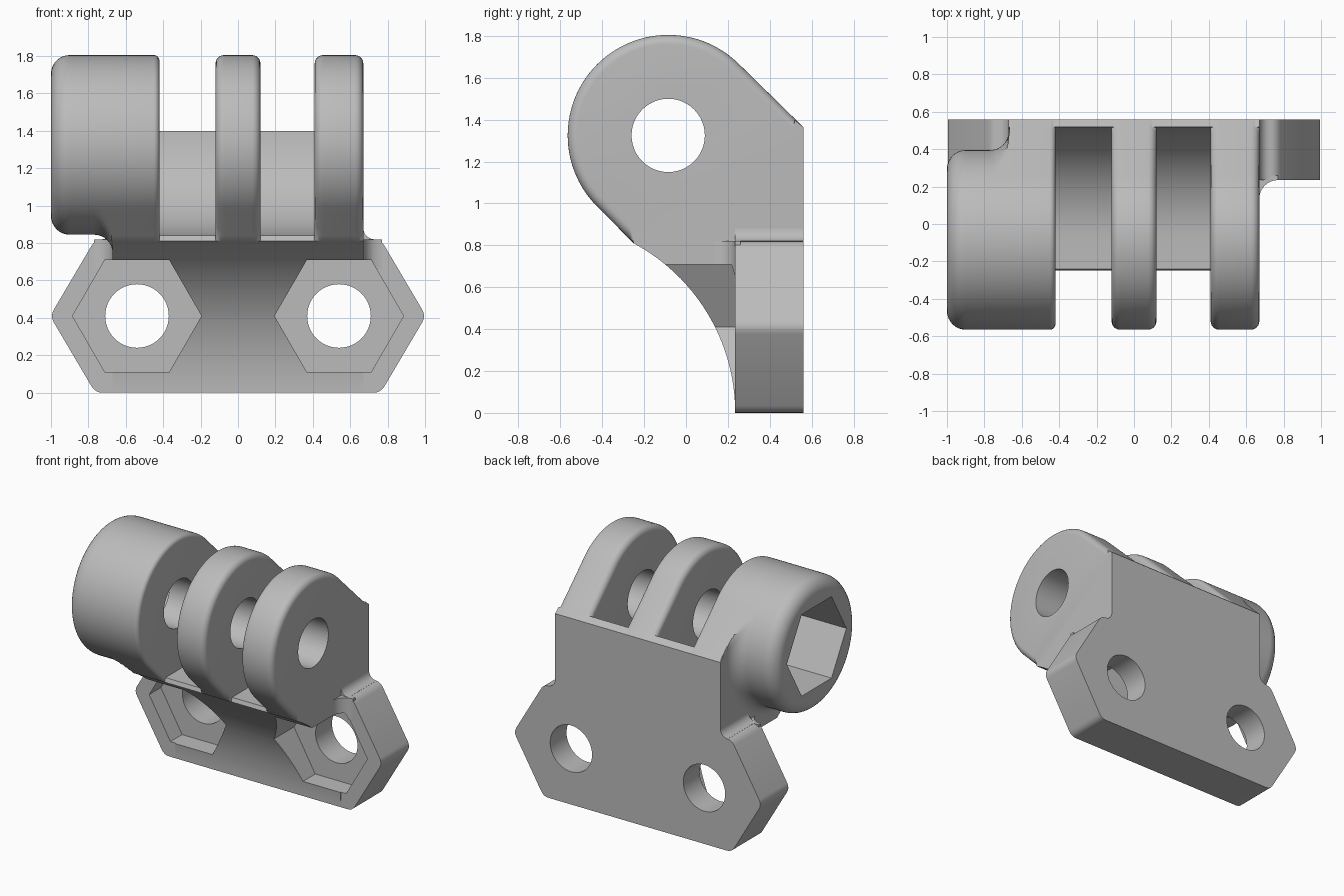
import bpy, bmesh, math
from math import sin, cos, pi, hypot

if "Cube" in bpy.data.objects:
    bpy.data.objects.remove(bpy.data.objects["Cube"], do_unlink=True)

GREY = (0.5, 0.5, 0.5, 1)
mat = bpy.data.materials.new("light_grey")
mat.use_nodes = True
mat.diffuse_color = GREY
mat.node_tree.nodes["Principled BSDF"].inputs["Base Color"].default_value = GREY

AY, AZ, R = -0.085, 1.325, 0.48      # pivot axis and lug radius
HALF = 0.67                          # half width of the body
BACK = 0.56


def loft(name, rings, axis):
    """Skin a list of (position along axis, outline) sections, with end caps."""
    place = {"x": lambda t, u, v: (t, u, v),
             "y": lambda t, u, v: (u, t, v),
             "z": lambda t, u, v: (u, v, t)}[axis]
    bm = bmesh.new()
    loops = [[bm.verts.new(place(t, u, v)) for u, v in pts] for t, pts in rings]
    n = len(loops[0])
    for a, b in zip(loops, loops[1:]):
        for i in range(n):
            j = (i + 1) % n
            bm.faces.new((a[i], a[j], b[j], b[i]))
    bm.faces.new(loops[0])
    bm.faces.new(loops[-1])
    bmesh.ops.recalc_face_normals(bm, faces=bm.faces[:])
    me = bpy.data.meshes.new(name)
    bm.to_mesh(me)
    bm.free()
    me.materials.append(mat)
    ob = bpy.data.objects.new(name, me)
    bpy.context.collection.objects.link(ob)
    return ob


def prism(name, pts, axis, a, b):
    return loft(name, [(a, pts), (b, pts)], axis)


def arc(cu, cv, r, start, end, n):
    angles = [math.radians(start + (end - start) * i / n) for i in range(n + 1)]
    return [(cu + r * cos(a), cv + r * sin(a)) for a in angles]


def polygon(cu, cv, r, n):
    return arc(cu, cv, r, 0, 360, n)[:-1]


def subdivide(p, q, n):
    return [(p[0] + (q[0] - p[0]) * i / n, p[1] + (q[1] - p[1]) * i / n)
            for i in range(1, n)]


def rounded(pts, d):
    """Round each corner of an outline, starting d before it."""
    out = []
    for i, p in enumerate(pts):
        ends = []
        for q in (pts[i - 1], pts[(i + 1) % len(pts)]):
            k = d / hypot(q[0] - p[0], q[1] - p[1])
            ends.append((p[0] + (q[0] - p[0]) * k, p[1] + (q[1] - p[1]) * k))
        for s in (0, 0.25, 0.5, 0.75, 1):
            out.append(tuple((1 - s) ** 2 * a + 2 * s * (1 - s) * b + s * s * c
                             for a, b, c in zip(ends[0], p, ends[1])))
    return out


def cut(ob, cutters):
    bpy.context.view_layer.objects.active = ob
    for c in cutters:
        m = ob.modifiers.new("cut", "BOOLEAN")
        m.operation, m.solver, m.object = "DIFFERENCE", "EXACT", c
        bpy.ops.object.modifier_apply(modifier=m.name)


# Concave front curve of the body, from height z0 up to z1
FR = 0.919
def front_curve(z0, z1, n):
    zs = [z0 + (z1 - z0) * i / n for i in range(n + 1)]
    return [(0.235 - FR + math.sqrt(FR * FR - z * z), z) for z in zs]


# Mounting plate and the body with its curved slot floor
plate = prism("mounting_plate", rounded(
    [(-0.763, 0), (0.763, 0), (1.005, 0.41), (0.763, 0.82), (-0.763, 0.82), (-1.005, 0.41)], 0.04),
    "y", 0.235, BACK)
floor = arc(-0.08, 1.44, 0.6, -90, -4, 16)
body = prism("body", [(BACK, 0)] + front_curve(0, 0.81, 24) + [(-0.24, 0.84)] + floor
             + [(BACK, 1.365)], "x", -HALF, HALF)

# Fillets where the body meets the plate
fillets = []
for s, side in ((1, "left"), (-1, "right")):
    f = [(HALF - 0.02, 0.26), (HALF - 0.02, 0.135)] + arc(HALF + 0.1, 0.135, 0.1, 180, 90, 8)
    f.append((HALF + 0.1, 0.26))
    fillets.append(prism(side + "_front_fillet", [(s * x, y) for x, y in f], "z", 0.66, 0.82))
    f = [(HALF - 0.02, 0.8), (HALF - 0.02, 0.88)] + arc(HALF + 0.06, 0.88, 0.06, 180, 270, 8)
    f.append((HALF + 0.06, 0.8))
    fillets.append(prism(side + "_top_fillet", [(s * x, z) for x, z in f], "y", 0.235, BACK))

# Lug outline, densely sampled
curve = front_curve(0.74, 0.81, 4)
ring = arc(AY, AZ, R, 225, 45, 60)
outline = curve + subdivide(curve[-1], ring[0], 6) + ring
corners = [ring[-1], (BACK, 1.365), (BACK, 0.74), curve[0]]
for p, q in zip(corners, corners[1:]):
    outline += subdivide(p, q, 14) + [q]
outline.pop()


def section(inset, limit):
    """Lug outline with its free edge inset, kept within a radius of the pivot."""
    out = []
    for y, z in outline:
        d = hypot(y - AY, z - AZ)
        free = z > 0.82 and y < BACK - 0.01
        k = min(d - (inset if free else 0), limit) / d
        out.append((AY + (y - AY) * k, AZ + (z - AZ) * k))
    return out


def edge(r, n=6):
    """Distance along the axis and inset of a rounded edge."""
    angles = [pi / 2 * i / n for i in range(n + 1)]
    return [(r * (1 - cos(a)), r * (1 - sin(a))) for a in angles]


def lug(name, x0, x1, r=0.045):
    st = [(x0 + t, section(i, 9)) for t, i in edge(r)]
    st += [(x1 - t, section(i, 9)) for t, i in reversed(edge(r))]
    return loft(name, st, "x")


lugs = [lug("middle_lug", -0.12, 0.12), lug("left_lug", 0.41, HALF)]

# Thick lug with a round boss flaring into the body side
st = [(-1 + t, section(0, R - i)) for t, i in edge(0.1, 8)]
for i in range(9):
    a = pi / 2 * i / 8
    st.append((-HALF - 0.1 + 0.1 * sin(a), section(0, R + 0.1 * (1 - cos(a)))))
st.append((-HALF + 0.005, section(0, 9)))
st += [(-0.42 - t, section(i, 9)) for t, i in reversed(edge(0.03))]
boss = loft("right_boss", st, "x")

# Pivot bore and nut pocket
bore = prism("bore_cutter", polygon(AY, AZ, 0.175, 48), "x", -1.3, 1.3)
nut = prism("nut_cutter", polygon(AY, AZ, 0.345, 6), "x", -1.3, -0.62)
for ob in lugs:
    cut(ob, [bore])
cut(boss, [bore, nut])

# Screw holes and hexagonal pockets in the plate
cutters = []
for x in (-0.54, 0.54):
    cutters.append(prism("pocket_cutter", polygon(x, 0.41, 0.345, 6), "y", -1, 0.37))
    cutters.append(prism("hole_cutter", polygon(x, 0.41, 0.17, 48), "y", -1.1, 1.1))
for ob in [plate, body] + fillets:
    cut(ob, cutters)

for c in cutters + [bore, nut]:
    bpy.data.objects.remove(c, do_unlink=True)

# Smooth shading with sharp edges kept
bpy.ops.object.select_all(action="DESELECT")
for ob in [plate, body, boss] + lugs + fillets:
    ob.select_set(True)
bpy.context.view_layer.objects.active = body
bpy.ops.object.shade_smooth_by_angle(angle=math.radians(30))
